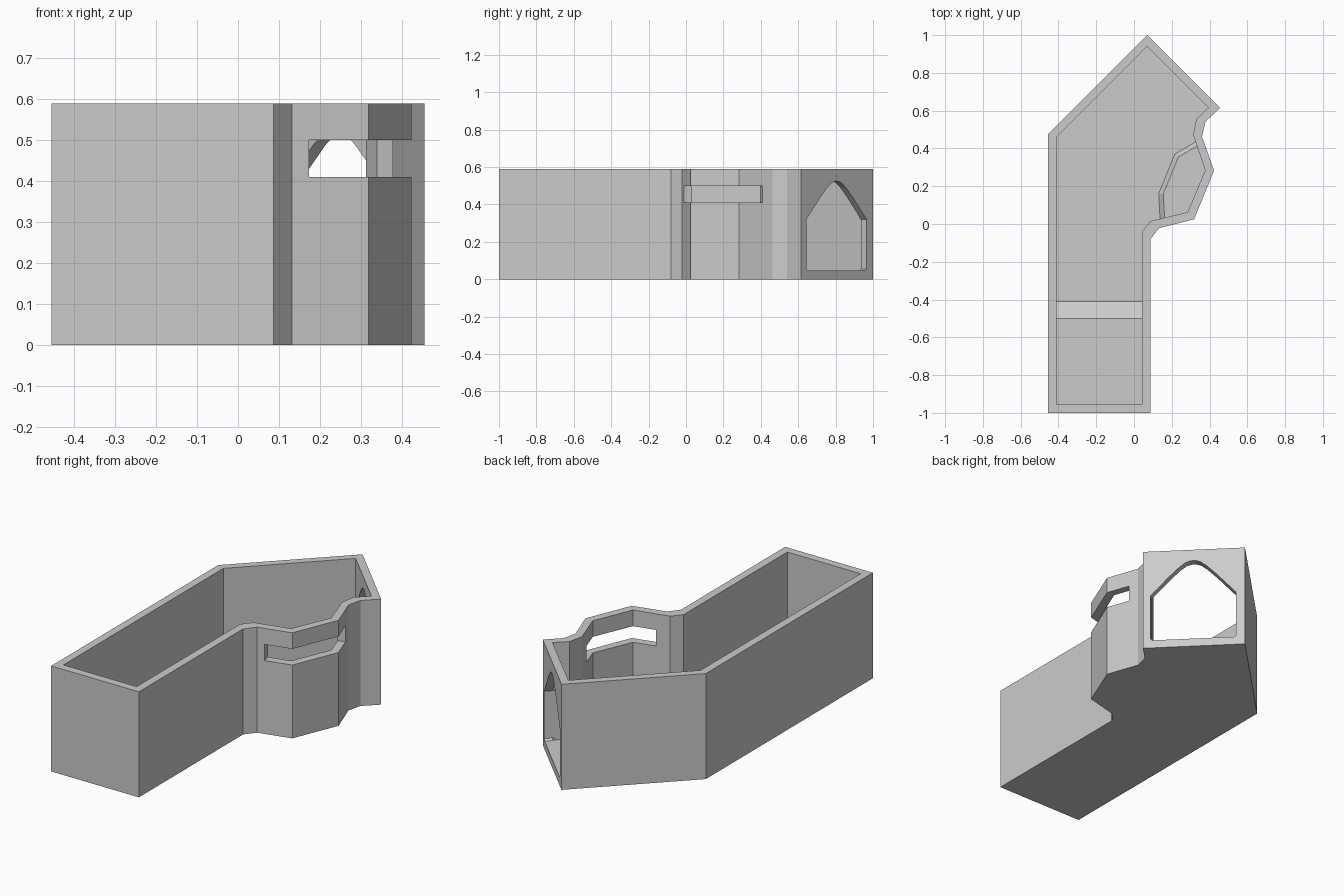
import bpy, bmesh
from mathutils import Vector

if "Cube" in bpy.data.objects:
    bpy.data.objects.remove(bpy.data.objects["Cube"])

H, FLOOR = 0.59, 0.045


def loft(name, ring_a, ring_b):
    """Closed solid between two matching rings of 3D points."""
    bm = bmesh.new()
    a = [bm.verts.new(p) for p in ring_a]
    b = [bm.verts.new(p) for p in ring_b]
    bm.faces.new(a)
    bm.faces.new(b)
    for i in range(len(a)):
        j = (i + 1) % len(a)
        bm.faces.new((a[i], a[j], b[j], b[i]))
    bmesh.ops.recalc_face_normals(bm, faces=bm.faces)
    mesh = bpy.data.meshes.new(name)
    bm.to_mesh(mesh)
    bm.free()
    obj = bpy.data.objects.new(name, mesh)
    bpy.context.collection.objects.link(obj)
    return obj


def prism(name, outline, z0, z1):
    return loft(name, [(x, y, z0) for x, y in outline], [(x, y, z1) for x, y in outline])


def cut(target, cutter):
    mod = target.modifiers.new(cutter.name, 'BOOLEAN')
    mod.operation = 'DIFFERENCE'
    mod.solver = 'EXACT'
    mod.object = cutter
    bpy.context.view_layer.objects.active = target
    bpy.ops.object.modifier_apply(modifier=mod.name)
    bpy.data.objects.remove(cutter)


# Room shell: outer outline minus the inset room
outer = [(-.455, -1), (.087, -1), (.087, -.08), (.132, -.022), (.318, .025), (.424, .283),
         (.36, .462), (.378, .54), (.455, .615), (.07, 1), (-.455, .475)]
inner = [(-.411, -.955), (.042, -.955), (.042, -.04), (.087, .015), (.284, .063), (.377, .285),
         (.313, .472), (.33, .556), (.394, .616), (.069, .94), (-.411, .458)]
shell = prism("room_walls", outer, 0, H)
cut(shell, prism("room_space", inner, FLOOR, H + .1))

# Window slot wrapping the bay
bay = [(.157, .05), (.178, -.03), (.5, -.03), (.473, .444), (.318, .388)]
cut(shell, prism("window_space", bay, .41, .50))

# Pointed-arch doorway through the angled back wall
arch = [(.652, FLOOR + .001), (.959, FLOOR + .001), (.966, .055), (.966, .32), (.892, .437),
        (.855, .49), (.832, .515), (.818, .522), (.805, .525), (.792, .522), (.778, .515),
        (.755, .49), (.718, .437), (.644, .32), (.644, .055)]
normal = Vector((1, 1, 0)).normalized()
face = [Vector((1.07 - y, y, z)) for y, z in arch]
cut(shell, loft("door_space", [p + normal * .05 for p in face], [p - normal * .055 for p in face]))

# Raised front floor with a sloped edge
ramp = [(-.98, .02), (-.41, .02), (-.41, FLOOR), (-.5, FLOOR + .07), (-.98, FLOOR + .07)]
loft("raised_floor", [(-.43, y, z) for y, z in ramp], [(.06, y, z) for y, z in ramp])

# Low platform in the window bay with a sloped edge
back = [(.34, .44), (.4, .285), (.30, .045), (.15, .01)]
base = [(.138, .01), (.13, .16), (.215, .37), (.325, .435)] + back
top = [(.163, .01), (.155, .16), (.235, .355), (.338, .415)] + back
loft("bay_platform", [(x, y, FLOOR - .001) for x, y in base], [(x, y, FLOOR + .035) for x, y in top])
